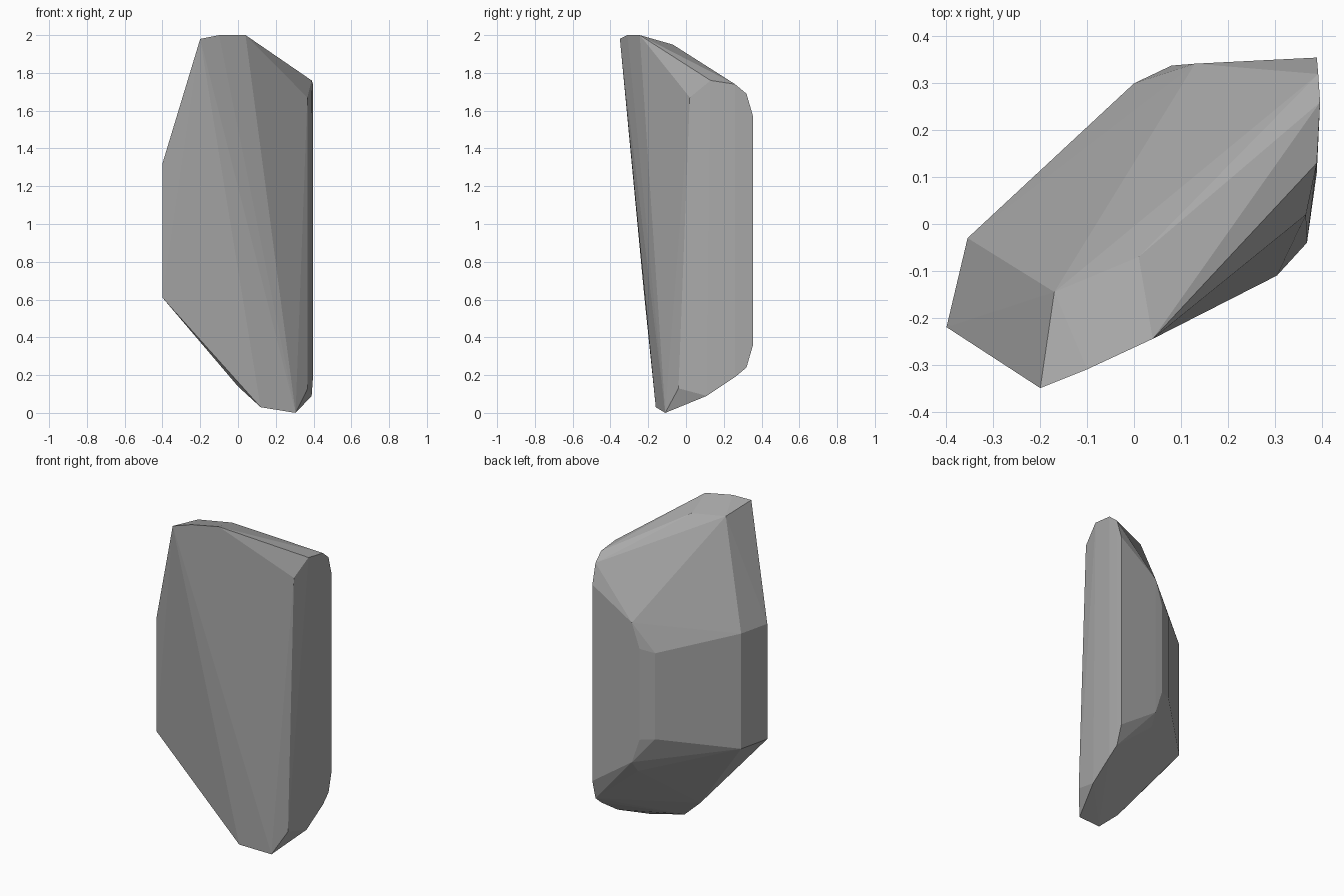
import bpy
import bmesh

# Remove the default object only
default_cube = bpy.data.objects.get("Cube")
if default_cube:
    bpy.data.objects.remove(default_cube, do_unlink=True)


def make_material(name, colour):
    material = bpy.data.materials.new(name)
    material.use_nodes = True
    material.diffuse_color = colour
    shader = next(n for n in material.node_tree.nodes if n.type == "BSDF_PRINCIPLED")
    shader.inputs["Base Color"].default_value = colour
    return material


# Upright edges of the stone: x, y, lower z, upper z
upright_edges = [
    (-.4, -.22, .61, 1.32),    # thin side, front
    (-.355, -.03, .61, 1.32),  # thin side, back
    (0, .3, .7, 1.23),         # back bulge
    (.08, .338, .69, 1.25),
    (.12, .295, .47, 1.47),    # back chamfers
    (.13, .342, .54, 1.4),
    (.39, .355, .36, 1.57),    # back corner
    (.393, .32, .24, 1.69),
    (.397, .26, .19, 1.74),
]

# Crown: the sloping cap and its shoulder
crown = [
    (-.2, -.35, 1.98), (-.1, -.31, 2), (.04, -.245, 2),
    (-.17, -.145, 1.95), (.01, -.07, 1.95),
    (.39, .13, 1.76), (.367, .02, 1.67),
]

# Foot: the narrow tip and the edges running up from it
foot = [
    (.305, -.11, 0), (.12, -.16, .03), (0, -.14, .14),
    (.39, .11, .09), (.369, -.04, .13),
]


def build_stone(name, corners, material):
    """Wrap the corner points in a convex, flat-faceted skin."""
    bm = bmesh.new()
    for corner in corners:
        bm.verts.new(corner)
    hull = bmesh.ops.convex_hull(bm, input=bm.verts[:])
    unused = [item for item in hull["geom_interior"] if isinstance(item, bmesh.types.BMVert)]
    bmesh.ops.delete(bm, geom=unused, context="VERTS")
    bmesh.ops.recalc_face_normals(bm, faces=bm.faces[:])
    for face in bm.faces:
        face.smooth = False
    mesh = bpy.data.meshes.new(name)
    bm.to_mesh(mesh)
    bm.free()
    mesh.materials.append(material)
    stone = bpy.data.objects.new(name, mesh)
    bpy.context.collection.objects.link(stone)
    return stone


corners = crown + foot
for x, y, low, high in upright_edges:
    corners += [(x, y, low), (x, y, high)]

stone_grey = make_material("stone grey", (.4, .4, .4, 1))
build_stone("standing_rock", corners, stone_grey)
